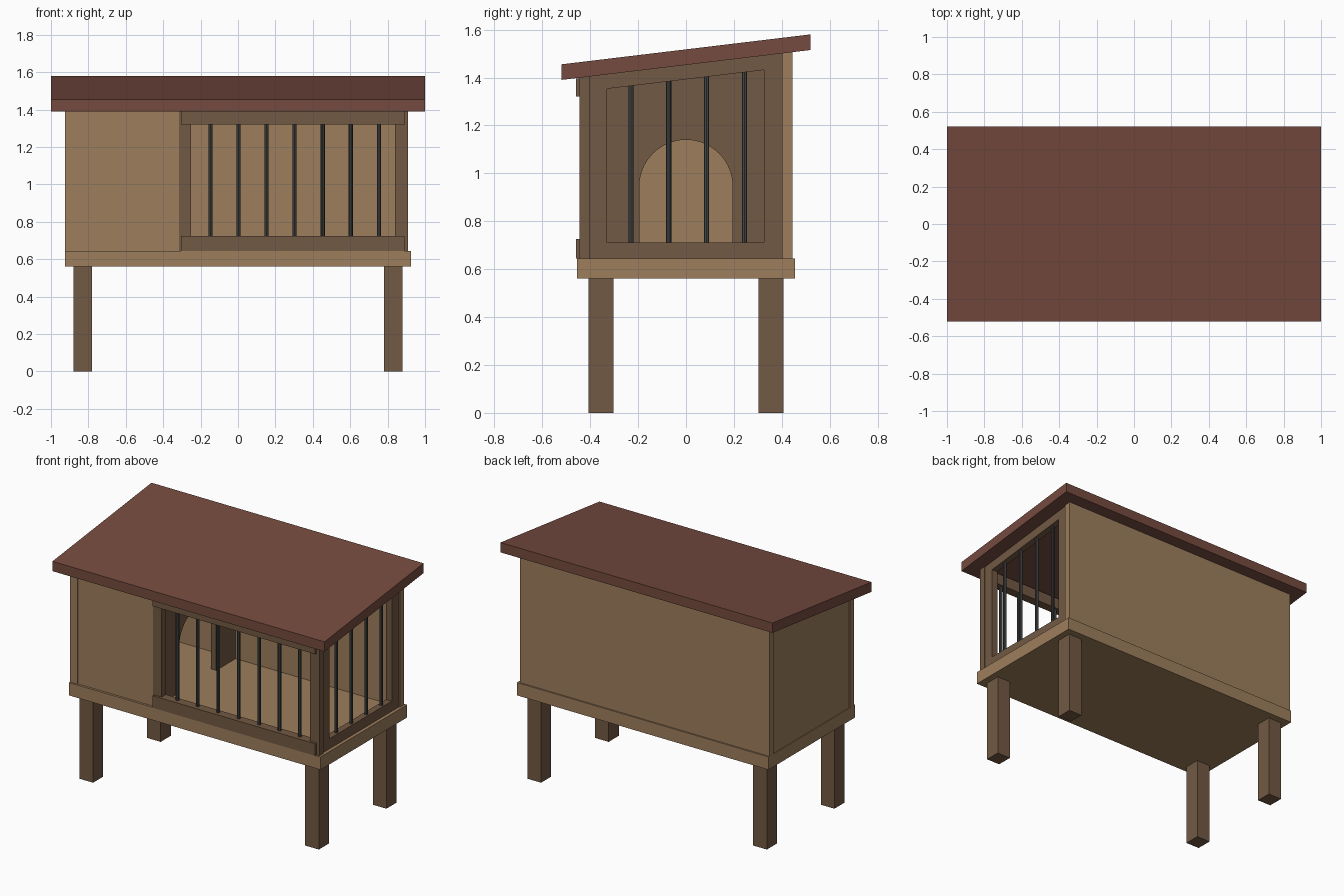
import bpy, math

if "Cube" in bpy.data.objects:
    bpy.data.objects.remove(bpy.data.objects["Cube"])


def material(name, rgb):
    m = bpy.data.materials.new(name)
    m.diffuse_color = (*rgb, 1)
    m.use_nodes = True
    m.node_tree.nodes["Principled BSDF"].inputs["Base Color"].default_value = m.diffuse_color
    return m


LIGHT = material("light_wood", (0.34, 0.21, 0.107))
DARK = material("dark_wood", (0.17, 0.10, 0.056))
ROOF = material("roof_red", (0.18, 0.07, 0.05))
METAL = material("bar_metal", (0.06, 0.065, 0.065))


def under(y):
    """Height of the sloping roof underside."""
    return 1.39 + 0.12 * (y + 0.52)


def prism(name, profile, x0, x1, mat):
    """Extrude a (y, z) outline from x0 to x1."""
    n = len(profile)
    verts = [(x, y, z) for x in (x0, x1) for y, z in profile]
    faces = [tuple(reversed(range(n))), tuple(range(n, 2 * n))]
    faces += [(i, (i + 1) % n, n + (i + 1) % n, n + i) for i in range(n)]
    me = bpy.data.meshes.new(name)
    me.from_pydata(verts, [], faces)
    me.materials.append(mat)
    ob = bpy.data.objects.new(name, me)
    bpy.context.collection.objects.link(ob)
    return ob


def box(name, x0, x1, y0, y1, z0, z1, mat):
    return prism(name, [(y0, z0), (y1, z0), (y1, z1), (y0, z1)], x0, x1, mat)


def wall(name, x0, x1, y0, y1, mat, z0=0.645):
    """Upright panel whose top follows the roof."""
    return prism(name, [(y0, z0), (y1, z0), (y1, under(y1)), (y0, under(y0))], x0, x1, mat)


def bar(name, x, y, z0, z1):
    bpy.ops.mesh.primitive_cylinder_add(vertices=8, radius=0.011, depth=z1 - z0,
                                        location=(x, y, (z0 + z1) / 2))
    ob = bpy.context.object
    ob.name = name
    ob.data.materials.append(METAL)


# Roof slab
prism("roof", [(-0.52, 1.39), (0.52, under(0.52)), (0.52, 1.58), (-0.52, 1.455)], -1, 1, ROOF)

# Floor and legs
box("floor", -0.925, 0.925, -0.455, 0.455, 0.56, 0.645, LIGHT)
for sx, xn in ((-1, "left"), (1, "right")):
    for sy, yn in ((-1, "front"), (1, "back")):
        cx, cy = sx * 0.83, sy * 0.355
        box(f"{yn}_{xn}_leg", cx - 0.05, cx + 0.05, cy - 0.053, cy + 0.053, 0, 0.56, DARK)

# Solid walls
wall("back_wall", -0.925, 0.91, 0.40, 0.445, LIGHT)
wall("left_wall", -0.92, -0.875, -0.40, 0.40, LIGHT)
wall("front_left_post", -0.925, -0.87, -0.445, -0.40, LIGHT)
wall("front_panel", -0.87, -0.315, -0.44, -0.40, LIGHT)

# Inner partition with arched doorway
arch = [(0.195 * math.cos(a), 0.945 + 0.195 * math.sin(a))
        for a in (math.pi * i / 20 for i in range(21))]
outline = [(-0.40, 0.645), (-0.195, 0.645)] + arch[::-1] + [
    (0.195, 0.645), (0.40, 0.645), (0.40, under(0.40)), (-0.40, under(-0.40))]
prism("partition", outline, -0.335, -0.297, DARK)

# Front window frame and bars
wall("front_left_stile", -0.315, -0.25, -0.445, -0.40, DARK)
wall("front_right_stile", 0.84, 0.91, -0.445, -0.40, DARK)
box("front_bottom_rail", -0.305, 0.89, -0.46, -0.40, 0.645, 0.725, DARK)
box("front_top_rail", -0.305, 0.89, -0.46, -0.40, 1.32, 1.395, DARK)
for i in range(7):
    bar(f"front_bar_{i + 1}", -0.147 + 0.15 * i, -0.425, 0.72, 1.325)

# Right window frame and bars
wall("right_front_stile", 0.86, 0.903, -0.40, -0.33, DARK)
wall("right_back_stile", 0.86, 0.903, 0.325, 0.40, DARK)
box("right_bottom_rail", 0.86, 0.903, -0.33, 0.325, 0.645, 0.712, DARK)
prism("right_top_rail", [(-0.33, under(-0.33) - 0.06), (0.325, under(0.325) - 0.06),
                         (0.325, under(0.325)), (-0.33, under(-0.33))], 0.86, 0.903, DARK)
for i in range(4):
    y = -0.23 + 0.158 * i
    bar(f"right_bar_{i + 1}", 0.882, y, 0.705, under(y) - 0.055)
